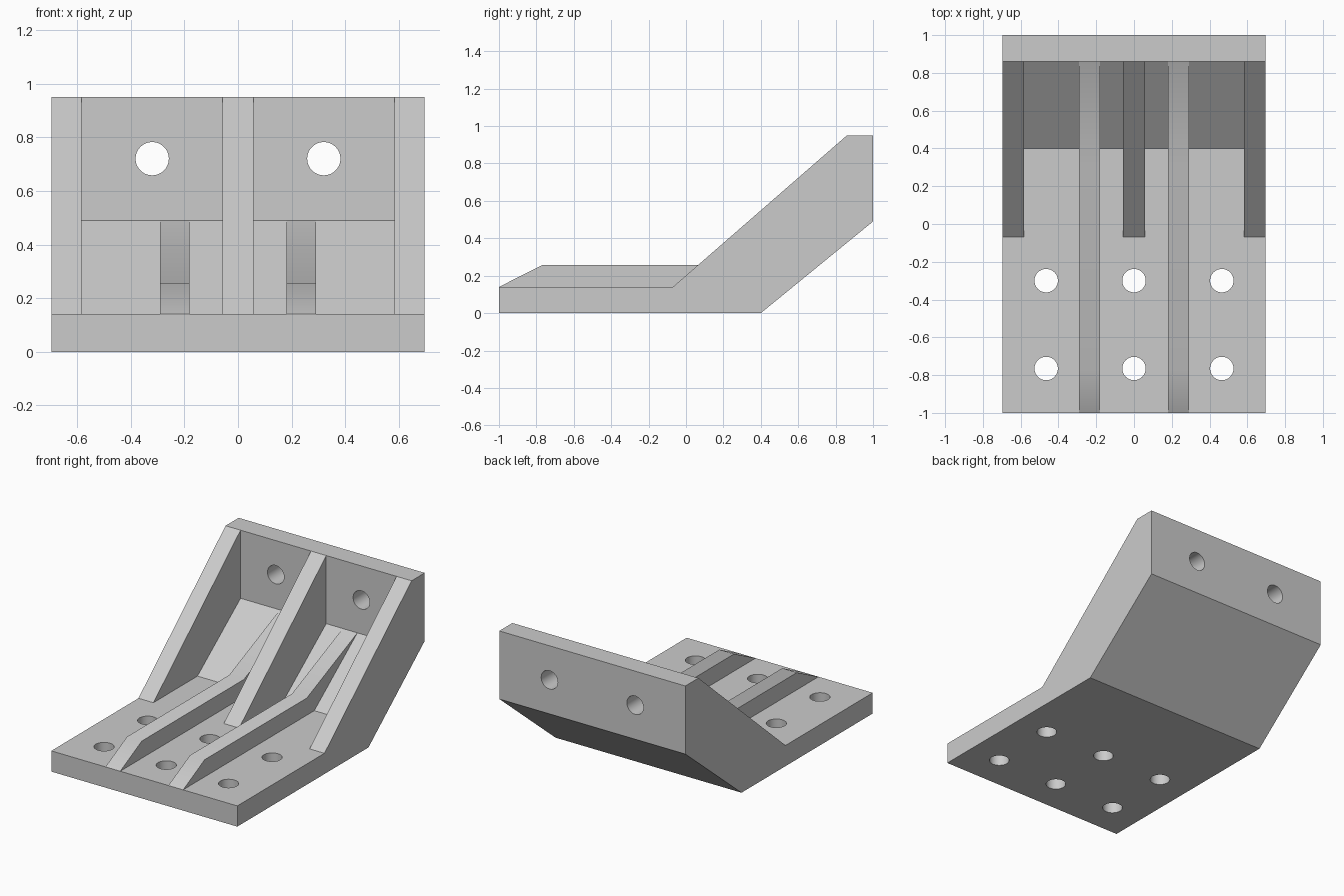
import bpy
import bmesh
import math
from mathutils import Matrix

cube = bpy.data.objects.get("Cube")
if cube:
    bpy.data.objects.remove(cube, do_unlink=True)

grey = bpy.data.materials.new("plain grey")
grey.use_nodes = True
colour = (0.6, 0.6, 0.6, 1)
grey.diffuse_color = colour
grey.node_tree.nodes["Principled BSDF"].inputs["Base Color"].default_value = colour

HALF = 0.695      # half of the bracket width
PLATE = 0.14      # plate thickness
WALL = 0.86       # front of the upright wall
TOP = 0.95
BEND = 0.4        # where the floor turns upward
LEDGE = 0.49      # where the slope meets the wall


def add_object(name, bm):
    bmesh.ops.recalc_face_normals(bm, faces=bm.faces)
    mesh = bpy.data.meshes.new(name)
    bm.to_mesh(mesh)
    bm.free()
    obj = bpy.data.objects.new(name, mesh)
    bpy.context.collection.objects.link(obj)
    mesh.materials.append(grey)
    return obj


def extrude_profile(name, profile, x0, x1):
    """Extrude a (y, z) outline from x0 to x1."""
    bm = bmesh.new()
    face = bm.faces.new([bm.verts.new((x0, y, z)) for y, z in profile])
    out = bmesh.ops.extrude_face_region(bm, geom=[face])
    moved = [v for v in out["geom"] if isinstance(v, bmesh.types.BMVert)]
    bmesh.ops.translate(bm, verts=moved, vec=(x1 - x0, 0, 0))
    return add_object(name, bm)


def smooth(obj, degrees):
    bpy.ops.object.select_all(action="DESELECT")
    obj.select_set(True)
    bpy.context.view_layer.objects.active = obj
    bpy.ops.object.shade_smooth_by_angle(angle=math.radians(degrees))


# Bent plate: floor, slope and upright wall
body = extrude_profile("bent_plate", [
    (-1, 0), (BEND, 0), (1, LEDGE), (1, TOP), (WALL, TOP),
    (WALL, LEDGE), (BEND, PLATE), (-1, PLATE)], -HALF, HALF)

# Bolt holes through the floor and the wall
bm = bmesh.new()
floor_holes = [Matrix.Translation((x, y, PLATE / 2))
               for x in (-0.465, 0, 0.465) for y in (-0.765, -0.3)]
wall_holes = [Matrix.Translation((x, 0.93, 0.72)) @ Matrix.Rotation(math.pi / 2, 4, "X")
              for x in (-0.32, 0.32)]
for place in floor_holes + wall_holes:
    bmesh.ops.create_cone(bm, cap_ends=True, segments=48, radius1=0.062,
                          radius2=0.062, depth=0.22, matrix=place)
cutter = add_object("hole_cutter", bm)
cutter.hide_render = True
cut = body.modifiers.new("holes", "BOOLEAN")
cut.object = cutter
cut.operation = "DIFFERENCE"
cut.solver = "EXACT"
bpy.context.view_layer.objects.active = body
bpy.ops.object.modifier_apply(modifier=cut.name)
bpy.data.objects.remove(cutter, do_unlink=True)
smooth(body, 30)

# Tall gussets at both sides and in the middle
gusset = [(-0.07, PLATE), (BEND, PLATE), (WALL, LEDGE), (WALL, TOP)]
for name, x0, x1 in (("right_gusset", -HALF, -0.583),
                     ("middle_gusset", -0.057, 0.057),
                     ("left_gusset", 0.583, HALF)):
    extrude_profile(name, gusset, x0, x1)

# Low ribs that run along the floor and fade into the slope
rib = [(-1, PLATE), (BEND, PLATE), (WALL, LEDGE), (0.32, 0.256), (-0.77, 0.256)]
for name, x0, x1 in (("right_rib", -0.29, -0.18), ("left_rib", 0.18, 0.29)):
    smooth(extrude_profile(name, rib, x0, x1), 30)
